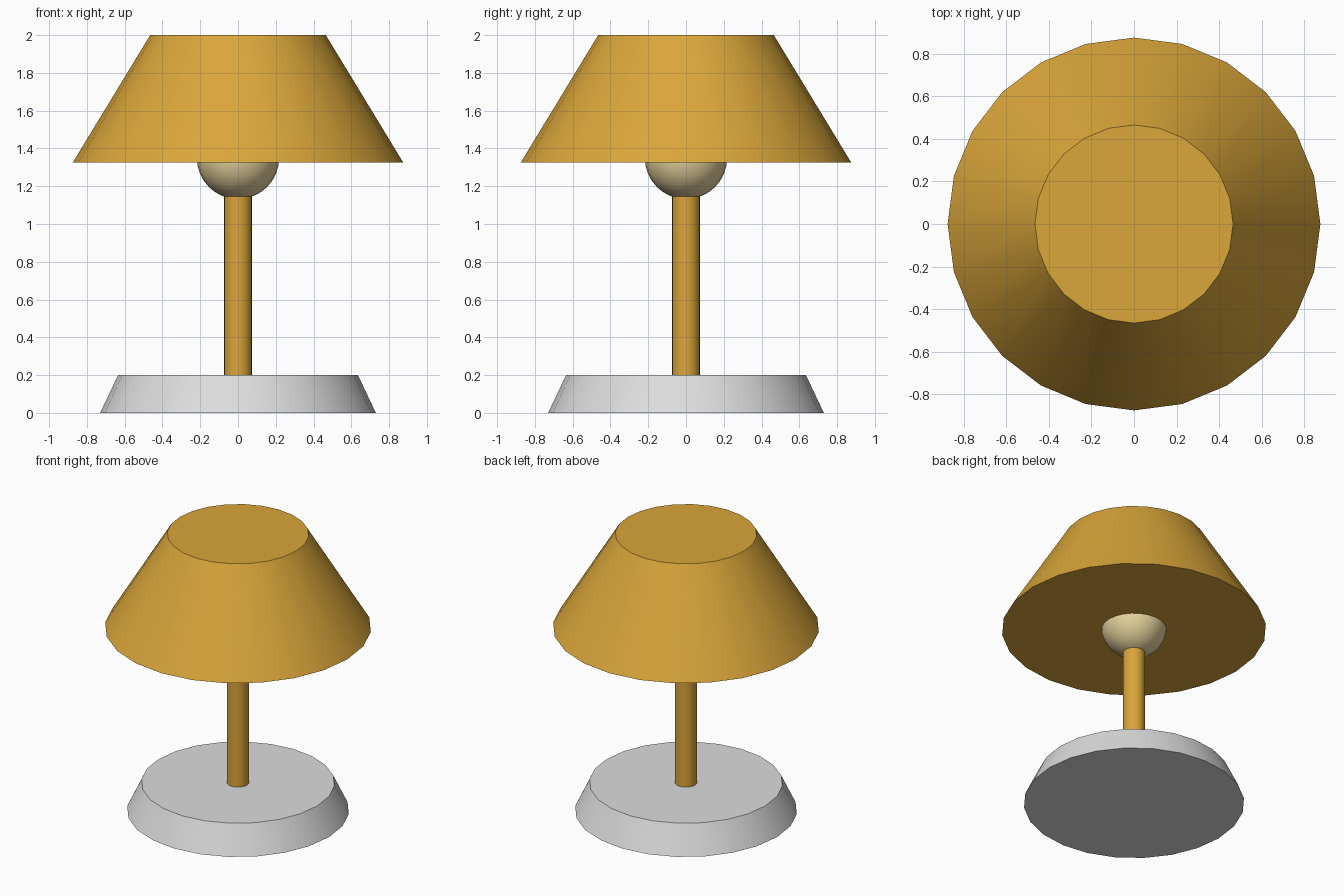
import bpy
import math

SIDES = 24

cube = bpy.data.objects.get("Cube")
if cube:
    bpy.data.objects.remove(cube, do_unlink=True)


def make_material(name, rgb):
    mat = bpy.data.materials.new(name)
    mat.use_nodes = True
    colour = (*rgb, 1.0)
    mat.diffuse_color = colour
    mat.node_tree.nodes["Principled BSDF"].inputs["Base Color"].default_value = colour
    return mat


def finish(name, mat):
    obj = bpy.context.object
    obj.name = obj.data.name = name
    obj.data.materials.append(mat)
    bpy.ops.object.shade_smooth_by_angle(angle=math.radians(30))
    return obj


def tapered(name, mat, z_low, z_high, r_low, r_high):
    bpy.ops.mesh.primitive_cone_add(
        vertices=SIDES, radius1=r_low, radius2=r_high,
        depth=z_high - z_low, location=(0, 0, (z_low + z_high) / 2))
    return finish(name, mat)


gold = make_material("warm gold", (0.70, 0.38, 0.042))
grey = make_material("pale grey", (0.72, 0.72, 0.72))
cream = make_material("cream", (0.77, 0.63, 0.33))

# Weighted foot, post and closed shade
tapered("base", grey, 0.0, 0.2, 0.73, 0.635)
tapered("post", gold, 0.2, 1.15, 0.073, 0.073)
tapered("shade", gold, 1.325, 2.0, 0.875, 0.465)

# Bulb, half hidden in the shade
bpy.ops.mesh.primitive_uv_sphere_add(
    segments=SIDES, ring_count=16, radius=0.218, location=(0, 0, 1.35))
finish("bulb", cream)
